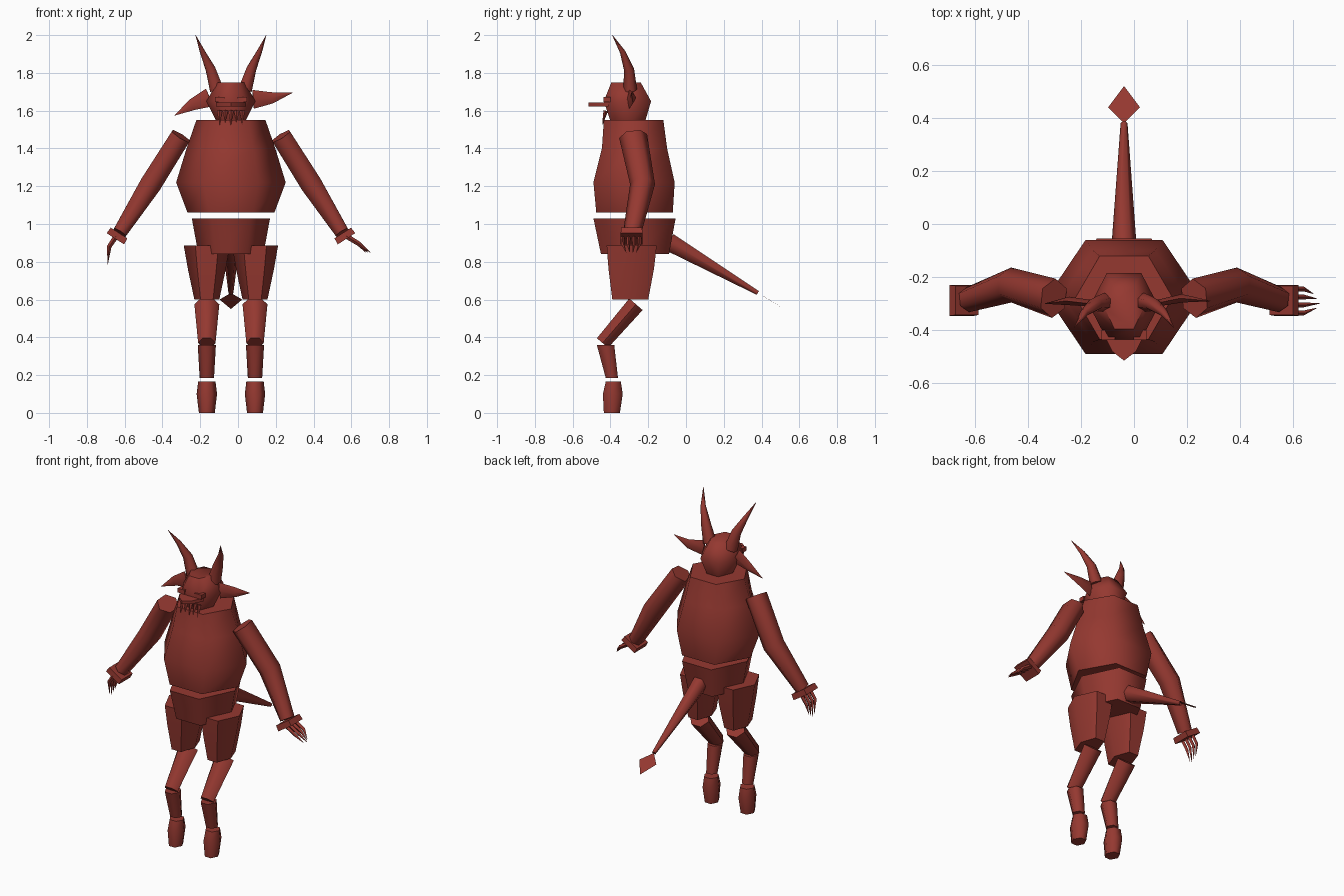
import bpy, bmesh, math
from mathutils import Vector

if "Cube" in bpy.data.objects:
    bpy.data.objects.remove(bpy.data.objects["Cube"])

CX = -0.0375  # mirror plane of the body

red = bpy.data.materials.new("dark red")
red.diffuse_color = (0.30, 0.04, 0.03, 1)
red.use_nodes = True
red.node_tree.nodes["Principled BSDF"].inputs["Base Color"].default_value = red.diffuse_color


def make(name, verts, faces, angle=65):
    me = bpy.data.meshes.new(name)
    me.from_pydata(verts, [], faces)
    bm = bmesh.new()
    bm.from_mesh(me)
    bmesh.ops.recalc_face_normals(bm, faces=bm.faces)
    bm.to_mesh(me)
    bm.free()
    me.materials.append(red)
    ob = bpy.data.objects.new(name, me)
    bpy.context.collection.objects.link(ob)
    bpy.context.view_layer.objects.active = ob
    ob.select_set(True)
    bpy.ops.object.shade_smooth_by_angle(angle=math.radians(angle))
    ob.select_set(False)
    return ob


def loft(name, rings):
    n = len(rings[0])
    verts = [v for r in rings for v in r]
    faces = [(k * n + i, k * n + (i + 1) % n, (k + 1) * n + (i + 1) % n, (k + 1) * n + i)
             for k in range(len(rings) - 1) for i in range(n)]
    faces += [tuple(range(n)), tuple(range(len(verts) - n, len(verts)))]
    return make(name, verts, faces)


def ellipse(c, u, v, ru, rv, n):
    return [c + u * ru * math.cos(2 * math.pi * i / n) + v * rv * math.sin(2 * math.pi * i / n)
            for i in range(n)]


def stack(name, cx, levels, n=6):
    """Upright hexagonal body; each level is z, half width, front y, back y."""
    k = 1 / math.cos(math.pi / 6)
    loft(name, [ellipse(Vector((cx, (f + b) / 2, z)), Vector((1, 0, 0)), Vector((0, 1, 0)),
                        w, (b - f) / 2 * k, n) for z, w, f, b in levels])


def tube(name, path, radii, side, n=6):
    """Tapered limb along a path; radii are (along side axis, across it)."""
    p = [Vector(q) for q in path]
    rings = []
    for i, c in enumerate(p):
        t = (p[min(i + 1, len(p) - 1)] - p[max(i - 1, 0)]).normalized()
        u = Vector(side)
        u = (u - t * u.dot(t)).normalized()
        rings.append(ellipse(c, u, t.cross(u), radii[i][0], radii[i][1], n))
    loft(name, rings)


X, Y = (1, 0, 0), (0, 1, 0)

# Body
stack("torso", CX, [(1.06, .23, -.475, -.07), (1.22, .29, -.49, -.06),
                    (1.40, .235, -.445, -.10), (1.55, .183, -.435, -.12)])
stack("pelvis", CX, [(.84, .172, -.45, -.09), (1.03, .207, -.49, -.055)])
stack("head", CX, [(1.53, .07, -.395, -.22), (1.65, .13, -.435, -.185), (1.75, .073, -.395, -.24)])

# Tail with a flat diamond tip
tube("tail", [(CX, -.09, .905), (CX, .38, .635)], [(.048, .055), (.013, .013)], X)
make("tail_tip", [(CX, .38, .635), (CX + .06, .44, .60), (CX, .52, .55), (CX - .06, .44, .60)],
     [(0, 1, 2, 3)])

for s, tag in ((-1, "left"), (1, "right")):
    def P(dx, y, z):
        return (CX + s * dx, y, z)

    # Leg: thigh, shin, ankle, hoof
    cx = CX + s * .1275
    stack(tag + "_thigh", cx, [(.60, .066, -.39, -.20), (.76, .10, -.41, -.17),
                               (.885, .122, -.42, -.155)])
    tube(tag + "_shin", [(cx, -.265, .575), (cx, -.442, .37)], [(.066, .054), (.046, .045)], X)
    stack(tag + "_ankle", cx, [(.185, .038, -.425, -.36), (.36, .048, -.472, -.38)])
    stack(tag + "_hoof", cx, [(0, .042, -.435, -.35), (.10, .054, -.44, -.335),
                              (.165, .046, -.425, -.345)])

    # Arm and palm plate
    tube(tag + "_arm", [P(.265, -.28, 1.465), P(.425, -.23, 1.21), P(.588, -.285, .955)],
         [(.075, .062), (.066, .066), (.048, .043)], Y)
    a = Vector((s * .54, 0, -.84))
    b = Vector((s * .84, 0, .54))
    c = Vector(P(.602, -.288, .937))
    loft(tag + "_palm", [[c + a * h + b * i * .055 * k + Vector(Y) * j * .058 * k
                          for i, j in ((-1, -1), (1, -1), (1, 1), (-1, 1))]
                         for h, k in ((-.018, .95), (.018, 1))])

    # Clawed fingers, hanging on one hand and reaching outward on the other
    for i in range(4):
        y = -.335 + .03 * i
        ty = -.29 + (y + .29) * .6
        if s < 0:
            path = [(-.645, y, .935), (-.682, y, .88), (-.69, ty, .785 + .012 * abs(i - 1))]
        else:
            path = [(.575, y, .935), (.64, y, .895), (.70 - .012 * abs(i - 1), ty, .85)]
        tube(f"{tag}_finger_{i}", path, [(.011, .014), (.009, .012), (.001, .001)], Y, 4)

    # Horn
    tube(tag + "_horn", [P(.075, -.295, 1.71), P(.108, -.302, 1.82), P(.150, -.335, 1.91),
                         P(.187, -.39, 2.0)],
         [(.036, .042), (.027, .030), (.015, .016), (.001, .001)], Y)

    # Brow around the eye
    ex = CX + s * .06
    loft(tag + "_brow", [[Vector((ex + i * .025, y, z)) for i, z in
                          ((-1, 1.645), (1, 1.645), (1, 1.672), (-1, 1.672))]
                         for y in (-.437, -.40)])

# Pointed ears, tilted with the head
ear_r = [(.012, .05), (.016, .03), (.001, .001)]
tube("left_ear", [(-.15, -.30, 1.67), (-.245, -.29, 1.63), (-.335, -.30, 1.575)], ear_r, Y, 4)
tube("right_ear", [(.08, -.30, 1.66), (.18, -.28, 1.668), (.288, -.29, 1.695)], ear_r, Y, 4)

# Pointed lip jutting from the face
lip = [(-.08, -.41), (-.045, -.48), (0, -.515), (.045, -.48), (.08, -.41)]
loft("lip", [[Vector((CX + x, y, z)) for x, y in lip] for z in (1.622, 1.642)])

# Teeth
for i in range(5):
    x = CX - .06 + .03 * i
    tube(f"tooth_{i}", [(x, -.425, 1.60), (x, -.442, 1.525 + .012 * (i % 2))],
         [(.015, .012), (.001, .001)], X, 4)
